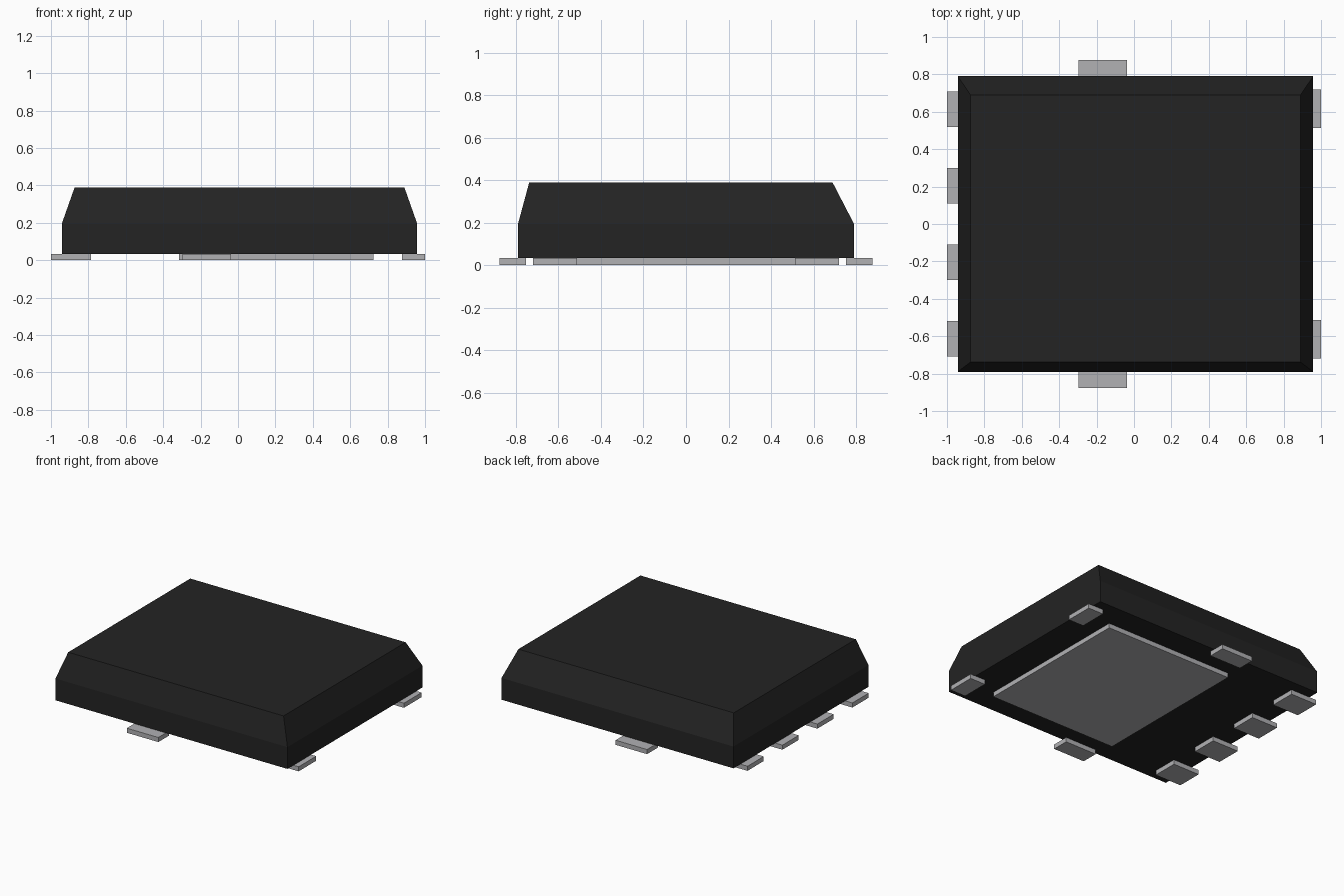
import bpy
import bmesh

if "Cube" in bpy.data.objects:
    bpy.data.objects.remove(bpy.data.objects["Cube"])


def material(name, rgb):
    m = bpy.data.materials.new(name)
    m.diffuse_color = (*rgb, 1)
    m.use_nodes = True
    m.node_tree.nodes["Principled BSDF"].inputs["Base Color"].default_value = m.diffuse_color
    return m


def loft(name, sections, mat):
    """Stack rectangles (x0, x1, y0, y1, z) into one closed solid."""
    bm = bmesh.new()
    rings = [[bm.verts.new((x, y, z)) for x, y in
              ((x0, y0), (x1, y0), (x1, y1), (x0, y1))]
             for x0, x1, y0, y1, z in sections]
    for low, high in zip(rings, rings[1:]):
        for i in range(4):
            j = (i + 1) % 4
            bm.faces.new((low[i], low[j], high[j], high[i]))
    bm.faces.new(rings[0][::-1])
    bm.faces.new(rings[-1])
    mesh = bpy.data.meshes.new(name)
    bm.to_mesh(mesh)
    bm.free()
    mesh.materials.append(mat)
    obj = bpy.data.objects.new(name, mesh)
    bpy.context.collection.objects.link(obj)
    return obj


PAD_TOP = 0.034
black = material("black plastic", (0.017, 0.017, 0.017))
metal = material("grey metal", (0.44, 0.44, 0.455))


def pad(name, x0, x1, y0, y1):
    loft(name, [(x0, x1, y0, y1, 0), (x0, x1, y0, y1, PAD_TOP)], metal)


# Moulded body: straight lower walls, uneven tapered upper walls
loft("body", [(-0.942, 0.958, -0.79, 0.79, PAD_TOP),
              (-0.942, 0.958, -0.79, 0.79, 0.195),
              (-0.874, 0.89, -0.738, 0.69, 0.388)], black)

# Large thermal pad underneath
pad("centre_pad", -0.315, 0.725, -0.605, 0.605)

# Four contacts on the left edge
for i in range(4):
    y = -0.613 + i * 0.409
    pad(f"left_contact_{i + 1}", -1.0, -0.785, y - 0.095, y + 0.095)

# Mirrored contacts on the right, front and back edges
for side, label in ((-1, "front"), (1, "back")):
    ys = sorted((side * 0.513, side * 0.719))
    pad(f"right_contact_{label}", 0.876, 1.0, *ys)
    ys = sorted((side * 0.753, side * 0.878))
    pad(f"{label}_contact", -0.296, -0.038, *ys)
